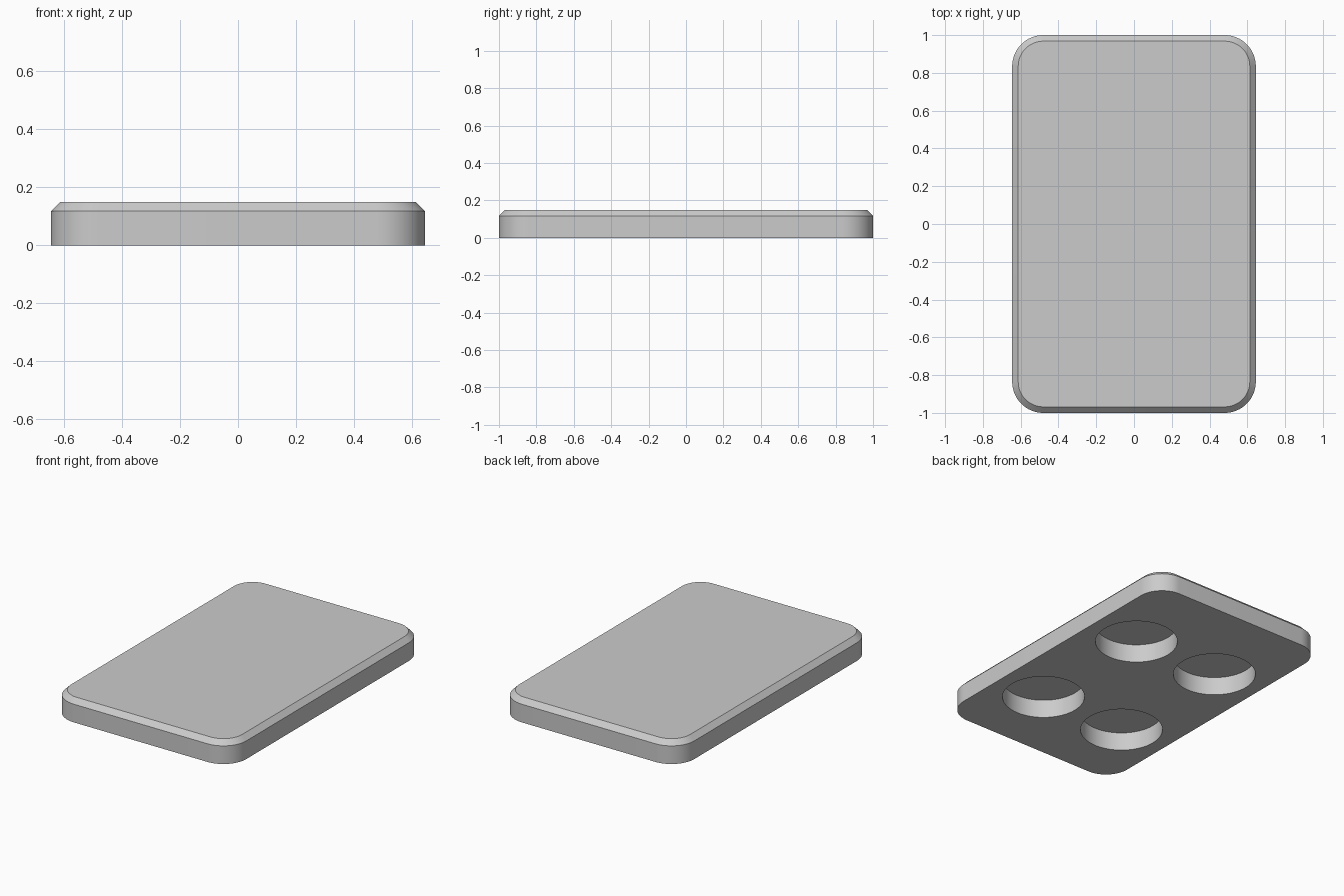
import bpy, bmesh

if "Cube" in bpy.data.objects:
    bpy.data.objects.remove(bpy.data.objects["Cube"], do_unlink=True)

WIDTH, LENGTH, HEIGHT = 1.29, 2.0, 0.15
CORNER, CHAMFER = 0.165, 0.032
HOLE_RADIUS, HOLE_DEPTH = 0.248, 0.12

grey = bpy.data.materials.new("light grey")
grey.use_nodes = True
colour = (0.6, 0.6, 0.6, 1)
grey.diffuse_color = colour
grey.node_tree.nodes["Principled BSDF"].inputs["Base Color"].default_value = colour

# Slab with rounded corners and a chamfered top rim
bm = bmesh.new()
bmesh.ops.create_cube(bm, size=1)
for v in bm.verts:
    v.co.x *= WIDTH
    v.co.y *= LENGTH
    v.co.z = (v.co.z + 0.5) * HEIGHT
uprights = [e for e in bm.edges if abs(e.verts[0].co.z - e.verts[1].co.z) > 0.01]
bmesh.ops.bevel(bm, geom=uprights, offset=CORNER, segments=16, profile=0.5, affect='EDGES')
rim = [e for e in bm.edges if all(v.co.z > HEIGHT - 0.001 for v in e.verts)]
bmesh.ops.bevel(bm, geom=rim, offset=CHAMFER, segments=1, affect='EDGES')
bmesh.ops.recalc_face_normals(bm, faces=bm.faces)
mesh = bpy.data.meshes.new("base_plate")
bm.to_mesh(mesh)
bm.free()
plate = bpy.data.objects.new("base_plate", mesh)
bpy.context.collection.objects.link(plate)
mesh.materials.append(grey)

# Four round blind pockets in the underside
bm = bmesh.new()
for x in (-0.308, 0.308):
    for y in (-0.485, 0.39):
        made = bmesh.ops.create_cone(bm, cap_ends=True, segments=64, radius1=HOLE_RADIUS,
                                     radius2=HOLE_RADIUS, depth=2 * HOLE_DEPTH)
        bmesh.ops.translate(bm, verts=made["verts"], vec=(x, y, 0))
mesh = bpy.data.meshes.new("pocket_cutter")
bm.to_mesh(mesh)
bm.free()
mesh.materials.append(grey)
cutter = bpy.data.objects.new("pocket_cutter", mesh)
bpy.context.collection.objects.link(cutter)

cut = plate.modifiers.new("pockets", 'BOOLEAN')
cut.operation = 'DIFFERENCE'
cut.solver = 'EXACT'
cut.object = cutter
bpy.ops.object.select_all(action='DESELECT')
plate.select_set(True)
bpy.context.view_layer.objects.active = plate
bpy.ops.object.modifier_apply(modifier=cut.name)
bpy.data.objects.remove(cutter, do_unlink=True)
bpy.ops.object.shade_smooth_by_angle(angle=0.5)
